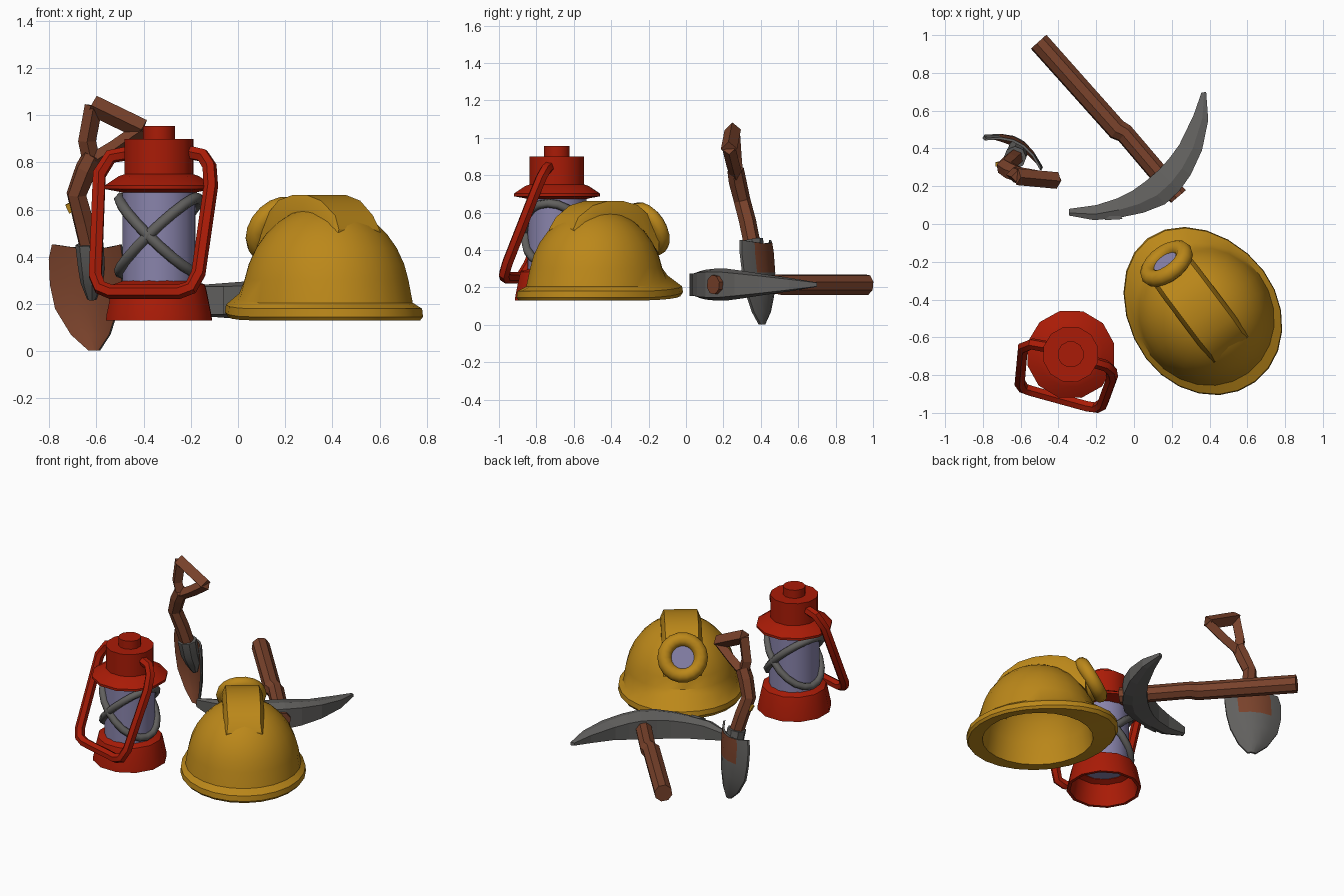
import bpy, bmesh, math
from mathutils import Vector, Matrix

if "Cube" in bpy.data.objects:
    bpy.data.objects.remove(bpy.data.objects["Cube"])


def material(name, rgb):
    m = bpy.data.materials.new(name)
    m.diffuse_color = (*rgb, 1)
    m.use_nodes = True
    m.node_tree.nodes["Principled BSDF"].inputs["Base Color"].default_value = m.diffuse_color
    return m


RED = material("red paint", (0.40, 0.011, 0.002))
YELLOW = material("yellow shell", (0.50, 0.245, 0.010))
GRAY = material("gray iron", (0.12, 0.117, 0.112))
BROWN = material("brown wood", (0.19, 0.054, 0.024))
GLASS = material("lavender glass", (0.25, 0.23, 0.41))


def loft(name, rings, mats, loop=False, smooth=None, xf=None, rule=None):
    """Skin closed rings of points; cap the ends unless looped."""
    bm = bmesh.new()
    vs = [[bm.verts.new(p) for p in r] for r in rings]
    n = len(rings[0])
    for i in range(len(vs) if loop else len(vs) - 1):
        a, b = vs[i], vs[(i + 1) % len(vs)]
        for j in range(n):
            k = (j + 1) % n
            bm.faces.new((a[j], a[k], b[k], b[j]))
    if not loop:
        bm.faces.new(vs[0][::-1])
        bm.faces.new(vs[-1])
    bmesh.ops.recalc_face_normals(bm, faces=bm.faces)
    if rule:
        for f in bm.faces:
            f.normal_update()
            f.material_index = rule(f)
    me = bpy.data.meshes.new(name)
    bm.to_mesh(me)
    bm.free()
    for m in mats:
        me.materials.append(m)
    if smooth:
        me.shade_smooth()
        me.set_sharp_from_angle(angle=math.radians(smooth))
    ob = bpy.data.objects.new(name, me)
    if xf:
        ob.matrix_world = xf
    bpy.context.collection.objects.link(ob)
    return ob


def revolve(name, prof, mat, xf, n=12, smooth=35, loop=False):
    rings = [[(r * math.cos(2 * math.pi * i / n), r * math.sin(2 * math.pi * i / n), z)
              for i in range(n)] for r, z in prof]
    return loft(name, rings, [mat], loop, smooth, xf)


def tube(name, pts, radii, mat, n=6, loop=False, smooth=None, xf=None, phase=0.0):
    """Sweep an n-sided section along a path."""
    P = [Vector(p) for p in pts]
    N = len(P)
    if not isinstance(radii, (list, tuple)):
        radii = [radii] * N
    rings, side, prev = [], None, None
    for i, p in enumerate(P):
        if loop:
            t = P[(i + 1) % N] - P[i - 1]
        else:
            t = (P[min(i + 1, N - 1)] - p).normalized() + (p - P[max(i - 1, 0)]).normalized()
        t.normalize()
        if side is None:
            side = t.orthogonal().normalized()
        else:
            side = prev.rotation_difference(t) @ side
        up = t.cross(side)
        rings.append([p + radii[i] * (side * math.cos(a) + up * math.sin(a))
                      for a in (phase + 2 * math.pi * j / n for j in range(n))])
        prev = t
    return loft(name, rings, [mat], loop, smooth, xf)


# ---------------- Lantern ----------------
LAN = Matrix.Translation((-0.335, -0.69, 0)) @ Matrix.Rotation(math.radians(-16), 4, 'Z')
# base is a hollow skirt, open underneath
revolve("lantern_base", [(.15, .285), (.188, .27), (.212, .13), (.232, .13), (.229, .155), (.207, .26),
                         (.20, .283), (.15, .30)], RED, LAN, loop=True)
revolve("lantern_glass", [(.157, .288), (.157, .69)], GLASS, LAN, n=14)
revolve("lantern_hood", [(.16, .672), (.18, .677), (.237, .687), (.237, .702), (.175, .742),
                         (.15, .75), (.15, .90)], RED, LAN)
revolve("lantern_cap", [(.07, .89), (.07, .955)], RED, LAN)
# crossed guard wires are two tilted rings
for k, s in enumerate((1, -1)):
    tube(f"lantern_wire_{k}", [(.168 * math.cos(a), .168 * math.sin(a), .49 + s * .16 * math.cos(a))
                               for a in (2 * math.pi * i / 20 for i in range(20))],
         .024, GRAY, loop=True, smooth=70, xf=LAN)
tube("lantern_handle", [(-.46, -.65, .84), (-.54, -.635, .825), (-.588, -.655, .75), (-.605, -.84, .32),
                        (-.585, -.87, .27), (-.54, -.885, .252), (-.25, -.965, .252), (-.20, -.972, .27),
                        (-.168, -.955, .33), (-.115, -.81, .70), (-.121, -.775, .785), (-.15, -.75, .83),
                        (-.22, -.73, .845)], .031, RED, n=6, smooth=40)

# ---------------- Helmet (local +y is the lamp side) ----------------
HEL = Matrix.Translation((0.375, -0.48, 0)) @ Matrix.Rotation(math.radians(36.9), 4, 'Z')


def oval(a, b, yc, z, rise=0, peak=0, n=24):
    """Oval ring whose lamp side can rise and stick out as a peak."""
    out = []
    for i in range(n):
        t = 2 * math.pi * i / n
        f = max(0, math.sin(t))
        out.append((a * math.cos(t), yc + b * math.sin(t) + peak * f ** 1.5, z + rise * f ** 2))
    return out


def dome(a, b, h, angles, z0=.22):
    return [oval(a * math.cos(math.radians(d)), b * math.cos(math.radians(d)), 0,
                 z0 + h * math.sin(math.radians(d))) for d in angles]


shell = dome(.305, .33, .36, (88, 70, 50, 30, 10))              # inner cavity
shell += [oval(.32, .345, 0, .135), oval(.376, .435, 0, .13, .03, .055),   # brim underside
          oval(.389, .446, 0, .145, .04, .06), oval(.386, .441, 0, .18, .035, .058),
          oval(.358, .385, 0, .205, .08, .01)]
shell += dome(.35, .37, .40, (12, 22, 33, 44, 55, 66, 77, 88))  # outer dome
loft("helmet_shell", shell, [YELLOW], smooth=35, xf=HEL)

# raised ridge over the crown
ridge = [[(-w, y, z - .14), (-w, y, z - .055), (-w + .022, y, z), (w - .022, y, z), (w, y, z - .055), (w, y, z - .14)]
         for y, z, w in ((-.232, .515, .13), (-.195, .575, .122), (-.10, .638, .126), (0, .662, .126),
                         (.10, .662, .126), (.2, .64, .126), (.27, .59, .124), (.33, .52, .12))]
loft("helmet_ridge", ridge, [YELLOW], smooth=30, xf=HEL)

# head lamp: ring, housing and lens
LAMP = HEL @ Matrix.Translation((0, .338, .512)) @ Matrix.Rotation(math.radians(-62), 4, 'X')
revolve("lamp_ring", [(.112 + .045 * math.cos(a), .045 * math.sin(a))
                      for a in (2 * math.pi * i / 10 for i in range(10))], YELLOW, LAMP, n=18, loop=True, smooth=60)
revolve("lamp_housing", [(.12, -.12), (.125, 0)], YELLOW, LAMP, n=18)
revolve("lamp_lens", [(.085, -.01), (.085, .012)], GLASS, LAMP, n=14)

# ---------------- Pickaxe ----------------
tube("pick_handle", [(-.505, .965, .215), (-.09, .50, .215), (-.05, .48, .215), (.235, .145, .215)],
     [.057, .057, .053, .053], BROWN, n=8, phase=math.pi / 8)
# outer point, inner point, half height along the head
head = [((-.345, .045), (-.345, .08), .03), ((-.21, .02), (-.2, .10), .062), ((-.07, .035), (-.09, .135), .072),
        ((.05, .06), (-.01, .175), .08), ((.165, .105), (.06, .225), .085), ((.24, .175), (.13, .285), .085),
        ((.30, .26), (.185, .345), .075), ((.36, .39), (.24, .42), .058), ((.393, .55), (.315, .575), .035),
        ((.382, .70), (.357, .695), .012)]
rings = []
for o, i, h in head:
    mix = lambda t: (o[0] + (i[0] - o[0]) * t, o[1] + (i[1] - o[1]) * t)
    z = .215
    rings.append([(*mix(0), z - h * .8), (*mix(.4), z - h), (*mix(1), z - h * .75),
                  (*mix(1), z + h * .75), (*mix(.4), z + h), (*mix(0), z + h * .8)])
loft("pick_head", rings, [GRAY])
# small chip on the blunt end
loft("pick_barb", [[(-.16, .02, z), (-.06, .026, z), (-.085, .075, z)] for z in (.155, .275)], [GRAY])

# ---------------- Shovel ----------------
tube("shovel_shaft", [(-.615, .265, .83), (-.645, .275, .77), (-.685, .30, .665), (-.655, .33, .55), (-.62, .36, .40)],
     [.045, .048, .045, .046, .045], BROWN, n=6)
# small yellow band chip on the bend of the shaft
tube("shovel_shaft_chip", [(-.722, .315, .625), (-.705, .32, .59)], .016, YELLOW, n=4)
A, B, J = (-.612, .25, 1.04), (-.405, .23, .94), (-.62, .268, .80)
for nm, path, r in (("shovel_grip", [(-.618, .25, 1.043), B], .044),
                    ("shovel_yoke_left", [J, (-.64, .26, .89), A], .038),
                    ("shovel_yoke_right", [J, (-.52, .25, .86), B], .036)):
    tube(nm, path, r, BROWN, n=4, phase=math.pi / 4)
tube("shovel_socket", [(-.63, .352, .455), (-.622, .368, .36), (-.62, .40, .29), (-.62, .42, .22)],
     [.06, .057, .048, .02], GRAY, n=8, smooth=40)
# blade: curved plate, rusty front and iron back with a rusty patch by the socket
W, NB = Vector((.88, -.47, 0)), Vector((.47, .88, 0))
rows = []
for z, hw, cx, cy in ((.435, .165, -.625, .40), (.39, .178, -.627, .405), (.28, .172, -.627, .415),
                      (.18, .15, -.625, .42), (.07, .092, -.615, .418), (.003, .025, -.607, .41)):
    def pt(u, off):
        bend = (.032 - .065 * u * u) * min(1, hw / .15) + off
        return Vector((cx, cy, z + (.018 * u * u if z > .4 else 0))) + W * (u * hw) + NB * bend
    us = (-1, -.6, -.2, .2, .6, 1)
    rows.append([pt(u, -.007) for u in us] + [pt(u, .007) for u in us[::-1]])


def rust(f):
    c = f.calc_center_median()
    if f.normal.dot(NB) < -.3:
        return 1
    return 1 if c.z > .3 and abs((c - Vector((-.627, .405, c.z))).dot(W)) < .12 and c.z < .425 else 0


loft("shovel_blade", rows, [GRAY, BROWN], smooth=30, rule=rust)
